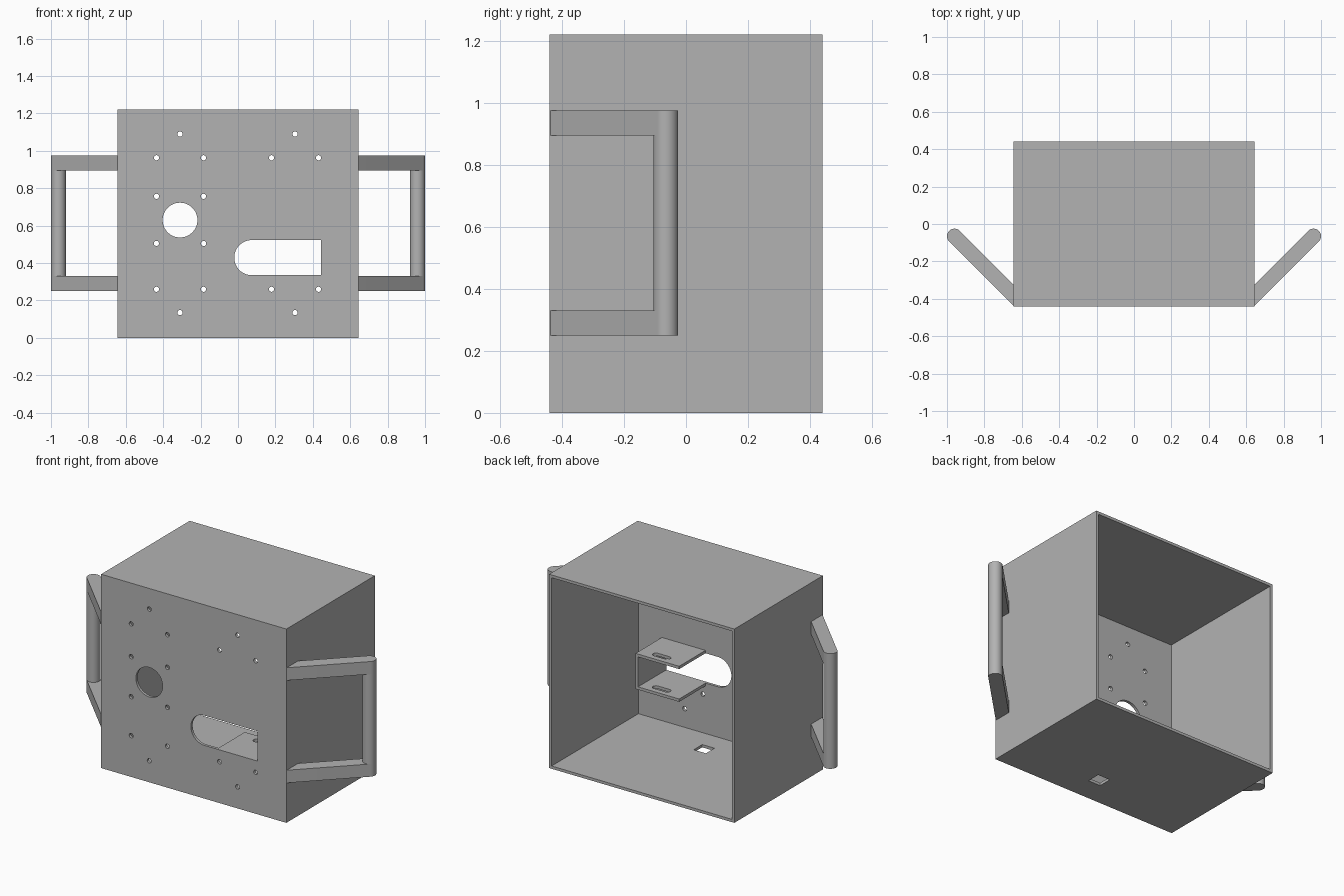
import bpy, bmesh, math
from mathutils import Matrix, Vector

if "Cube" in bpy.data.objects:
    bpy.data.objects.remove(bpy.data.objects["Cube"], do_unlink=True)

grey = bpy.data.materials.new("light_grey")
grey.use_nodes = True
COLOUR = (0.45, 0.45, 0.45, 1)
grey.diffuse_color = COLOUR
grey.node_tree.nodes["Principled BSDF"].inputs["Base Color"].default_value = COLOUR


def add_box(bm, x0, x1, y0, y1, z0, z1):
    size = Vector((x1 - x0, y1 - y0, z1 - z0))
    mid = Vector((x0 + x1, y0 + y1, z0 + z1)) / 2
    bmesh.ops.create_cube(bm, size=1, matrix=Matrix.Translation(mid) @ Matrix.Diagonal(size).to_4x4())


def add_prism(bm, points, direction):
    face = bm.faces.new([bm.verts.new(p) for p in points])
    new = bmesh.ops.extrude_face_region(bm, geom=[face])["geom"]
    bmesh.ops.translate(bm, vec=direction, verts=[v for v in new if isinstance(v, bmesh.types.BMVert)])


def arc(cx, cy, r, start, end, steps):
    angles = [math.radians(start + (end - start) * i / steps) for i in range(steps + 1)]
    return [(cx + r * math.cos(a), cy + r * math.sin(a)) for a in angles]


def finish(bm, name, smooth=True):
    bmesh.ops.recalc_face_normals(bm, faces=bm.faces)
    mesh = bpy.data.meshes.new(name)
    bm.to_mesh(mesh)
    bm.free()
    obj = bpy.data.objects.new(name, mesh)
    bpy.context.collection.objects.link(obj)
    mesh.materials.append(grey)
    if smooth:
        shade(obj)
    return obj


def shade(obj):
    bpy.ops.object.select_all(action="DESELECT")
    obj.select_set(True)
    bpy.context.view_layer.objects.active = obj
    bpy.ops.object.shade_smooth_by_angle(angle=math.radians(30))


def cut(obj, cutter):
    cutter.hide_render = True
    mod = obj.modifiers.new("cut", "BOOLEAN")
    mod.operation, mod.solver, mod.object = "DIFFERENCE", "EXACT", cutter
    bpy.context.view_layer.objects.active = obj
    bpy.ops.object.modifier_apply(modifier=mod.name)
    bpy.data.objects.remove(cutter, do_unlink=True)
    shade(obj)


W, D, H, T = 0.645, 0.44, 1.22, 0.0175   # half width, half depth, height, wall

# Open-backed housing
bm = bmesh.new()
add_box(bm, -W, W, -D, D, 0, H)
housing = finish(bm, "housing", False)
bm = bmesh.new()
add_box(bm, -W + T, W - T, -D + T, D + 0.1, T, H - T)
cut(housing, finish(bm, "housing_cavity", False))

# Holes through the front panel and the floor
bm = bmesh.new()
holes = [(-0.31, 0.63, 0.093, 48)]
for cx, rows in ((-0.31, (0.26, 0.505, 0.757, 0.963)), (0.305, (0.26, 0.963))):
    holes += [(cx + s * 0.126, z, 0.014, 16) for z in rows for s in (-1, 1)]
    holes += [(cx, z, 0.014, 16) for z in (0.135, 1.09)]
through = Vector((0, 0.1, 0))
for cx, cz, r, steps in holes:
    ring = arc(cx, cz, r, 0, 360, steps)[:-1]
    add_prism(bm, [(x, -D - 0.05, z) for x, z in ring], through)
slot = [(0.445, 0.335), (0.445, 0.523)] + arc(0.074, 0.429, 0.094, 90, 270, 24)
add_prism(bm, [(x, -D - 0.05, z) for x, z in slot], through)
add_box(bm, 0.005, 0.09, -0.29, -0.205, -0.05, 0.05)
cut(housing, finish(bm, "housing_holes", False))

# U-shaped bracket behind the slot
bm = bmesh.new()
add_prism(bm, [(x, -D + T, z) for x, z in (
    (0.16, 0.317), (0.464, 0.317), (0.464, 0.541), (0.16, 0.541),
    (0.16, 0.523), (0.446, 0.523), (0.446, 0.335), (0.16, 0.335))], Vector((0, 0.262, 0)))
bracket = finish(bm, "inner_bracket", False)
bm = bmesh.new()
outline = arc(0.36, -0.215, 0.02, -90, 90, 10) + arc(0.28, -0.215, 0.02, 90, 270, 10)
add_prism(bm, [(x, y, 0.25) for x, y in outline], Vector((0, 0, 0.35)))
cut(bracket, finish(bm, "bracket_slots", False))

# Angled side handles: two arms and a round grip
GX, GY, R = 0.96, -0.065, 0.04
Z0, Z1, ARM = 0.25, 0.975, 0.08
for side, label in ((1, "left"), (-1, "right")):
    for z, level in ((Z0, "lower"), (Z1 - ARM, "upper")):
        bm = bmesh.new()
        plan = [(W, GY - (GX - W) + R * math.sqrt(2)), (W, GY - (GX - W) - R * math.sqrt(2))]
        plan += arc(GX, GY, R, -45, 135, 24)
        add_prism(bm, [(side * x, y, z) for x, y in plan], Vector((0, 0, ARM)))
        finish(bm, f"{label}_handle_{level}_arm")
    bm = bmesh.new()
    ring = arc(GX, GY, R, -45, 315, 48)[:-1]
    add_prism(bm, [(side * x, y, Z0 + ARM) for x, y in ring], Vector((0, 0, Z1 - Z0 - 2 * ARM)))
    finish(bm, f"{label}_handle_grip")
